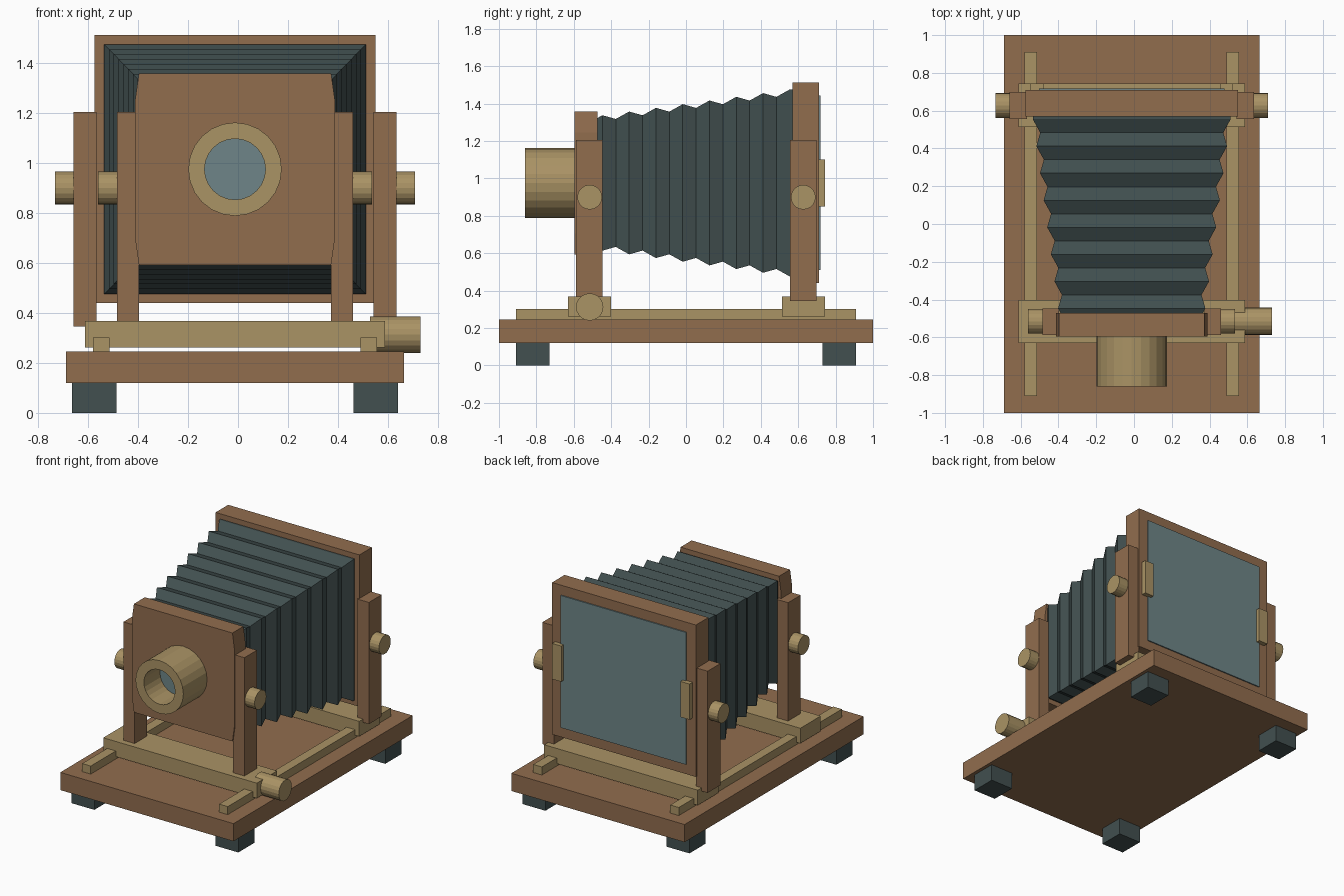
import bpy, bmesh, math
from mathutils import Matrix

if "Cube" in bpy.data.objects:
    bpy.data.objects.remove(bpy.data.objects["Cube"], do_unlink=True)

CX = -0.012      # centre line of the camera body
AXIS_Z = 0.976   # height of the optical axis


def material(name, rgb):
    m = bpy.data.materials.new(name)
    m.use_nodes = True
    m.diffuse_color = (*rgb, 1)
    m.node_tree.nodes["Principled BSDF"].inputs["Base Color"].default_value = (*rgb, 1)
    return m


WOOD = material("wood", (0.283, 0.153, 0.076))
BRASS = material("brass", (0.402, 0.292, 0.130))
DARK = material("dark leather", (0.054, 0.080, 0.080))
GLASS = material("glass", (0.156, 0.235, 0.246))


def finish(name, bm, mat):
    bmesh.ops.recalc_face_normals(bm, faces=bm.faces)
    mesh = bpy.data.meshes.new(name)
    bm.to_mesh(mesh)
    bm.free()
    mesh.materials.append(mat)
    obj = bpy.data.objects.new(name, mesh)
    bpy.context.collection.objects.link(obj)
    return obj


def box(name, mat, x, y, z):
    """Box from (min, max) ranges; x is measured from the centre line."""
    bm = bmesh.new()
    bmesh.ops.create_cube(bm, size=1)
    for v in bm.verts:
        for i, (a, b) in enumerate((x, y, z)):
            v.co[i] = b if v.co[i] > 0 else a
        v.co.x += CX
    return finish(name, bm, mat)


def rod(name, mat, x, y, z, radius, sides=20):
    """Cylinder along x."""
    bm = bmesh.new()
    bmesh.ops.create_cone(bm, cap_ends=True, segments=sides, radius1=radius,
                          radius2=radius, depth=abs(x[1] - x[0]))
    bm.transform(Matrix.Translation((CX + sum(x) / 2, y, z)) @ Matrix.Rotation(math.pi / 2, 4, "Y"))
    return finish(name, bm, mat)


def loft(name, mat, rings, closed=False):
    """Skin equal-length rings of points; cap the ends unless closed."""
    bm = bmesh.new()
    loops = [[bm.verts.new(p) for p in ring] for ring in rings]
    pairs = list(zip(loops, loops[1:]))
    if closed:
        pairs.append((loops[-1], loops[0]))
    else:
        bm.faces.new(loops[0])
        bm.faces.new(loops[-1])
    for a, b in pairs:
        for i in range(len(a)):
            j = (i + 1) % len(a)
            bm.faces.new((a[i], a[j], b[j], b[i]))
    return finish(name, bm, mat)


def circle(radius, y, sides=24):
    turns = [2 * math.pi * i / sides for i in range(sides)]
    return [(CX + radius * math.cos(t), y, AXIS_Z + radius * math.sin(t)) for t in turns]


# Base board
box("base_board", WOOD, (-0.677, 0.677), (-1, 1), (0.12, 0.245))

# Paired parts on both sides
for side, s in (("left", 1), ("right", -1)):
    def span(a, b):
        return tuple(sorted((s * a, s * b)))

    box(f"{side}_rail", BRASS, span(0.502, 0.569), (-0.91, 0.91), (0.24, 0.302))
    for end, y in (("front", -0.82), ("rear", 0.82)):
        box(f"{end}_{side}_foot", DARK, span(0.474, 0.652), (y - 0.09, y + 0.09), (0, 0.12))
    box(f"front_{side}_upright", WOOD, span(0.385, 0.473), (-0.587, -0.447), (0.345, 1.205))
    box(f"rear_{side}_upright", WOOD, span(0.555, 0.646), (0.556, 0.699), (0.345, 1.205))
    rod(f"front_{side}_knob", BRASS, span(0.465, 0.548), -0.515, 0.9, 0.066)
    rod(f"rear_{side}_knob", BRASS, span(0.64, 0.721), 0.627, 0.9, 0.066)
    box(f"{side}_back_clasp", BRASS, span(0.466, 0.537), (0.7, 0.744), (0.85, 1.102))

# Carriages across the rails and the focusing knob
box("front_carriage", BRASS, (-0.6, 0.6), (-0.63, -0.402), (0.262, 0.369))
box("rear_carriage", BRASS, (-0.6, 0.6), (0.513, 0.743), (0.262, 0.369))
rod("focus_knob", BRASS, (0.54, 0.742), -0.515, 0.313, 0.073)

# Rear frame with its viewing glass
box("rear_frame", WOOD, (-0.562, 0.562), (0.57, 0.71), (0.44, 1.513))
box("viewing_glass", GLASS, (-0.49, 0.49), (0.709, 0.718), (0.51, 1.444))

# Lens board with slightly clipped corners
half = [(0.385, 0.383), (0.401, 0.27), (0.401, -0.27), (0.385, -0.383)]
outline = half + [(-x, z) for x, z in reversed(half)]
loft("lens_board", WOOD,
     [[(CX + x, y, AXIS_Z + z) for x, z in outline] for y in (-0.595, -0.472)])

# Pleated bellows, widening toward the rear
folds = []
for i in range(-1, 15):
    t = i / 14
    inset = 0.03 * (i % 2)
    w, h = 0.39 + 0.134 * t - inset, 0.362 + 0.138 * t - inset
    y = -0.447 + 1.002 * t
    folds.append([(CX + a * w, y, AXIS_Z + b * h) for a, b in ((-1, -1), (1, -1), (1, 1), (-1, 1))])
folds.append([(x, 0.58, z) for x, y, z in folds[-1]])
loft("bellows", DARK, folds)

# Hollow lens barrel with the glass set inside
loft("lens_barrel", BRASS,
     [circle(r, y) for r, y in ((0.187, -0.59), (0.187, -0.86), (0.122, -0.86), (0.122, -0.59))],
     closed=True)
loft("lens_glass", GLASS, [circle(0.123, -0.68), circle(0.123, -0.65)])
